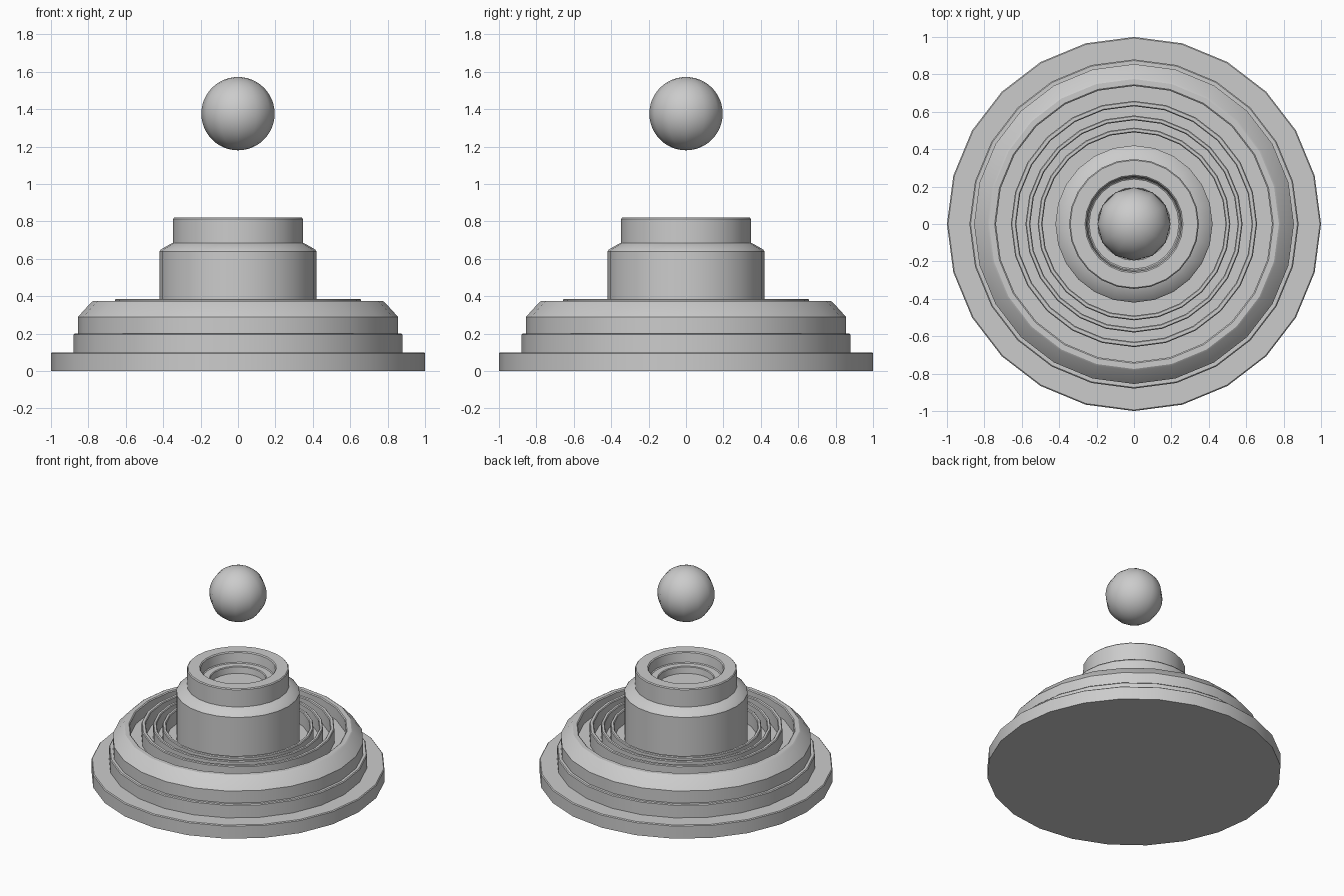
import bpy, bmesh
from math import cos, sin, tau, radians

if "Cube" in bpy.data.objects:
    bpy.data.objects.remove(bpy.data.objects["Cube"])


def lathe(name, profile, closed=False, sides=24):
    """Revolve (radius, z) points around the z axis."""
    bm = bmesh.new()
    rings = []
    for r, z in profile:
        if r == 0:
            rings.append([bm.verts.new((0, 0, z))] * sides)
        else:
            rings.append([bm.verts.new((r * cos(tau * i / sides), r * sin(tau * i / sides), z))
                          for i in range(sides)])
    pairs = list(zip(rings, rings[1:]))
    if closed:
        pairs.append((rings[-1], rings[0]))
    for a, b in pairs:
        for i in range(sides):
            j = (i + 1) % sides
            bm.faces.new(list(dict.fromkeys((a[i], a[j], b[j], b[i]))))
    bmesh.ops.recalc_face_normals(bm, faces=bm.faces)
    mesh = bpy.data.meshes.new(name)
    bm.to_mesh(mesh)
    bm.free()
    obj = bpy.data.objects.new(name, mesh)
    bpy.context.collection.objects.link(obj)
    smooth(obj)
    return obj


def smooth(obj):
    bpy.ops.object.select_all(action='DESELECT')
    obj.select_set(True)
    bpy.context.view_layer.objects.active = obj
    bpy.ops.object.shade_smooth_by_angle(angle=radians(30))


FLOOR = 0.28

# Stepped base with a sunken basin
lathe("stepped_base", [
    (0, 0), (1, 0), (1, 0.094), (0.994, 0.1), (0.88, 0.1),
    (0.88, 0.194), (0.874, 0.2), (0.855, 0.2), (0.855, 0.29),
    (0.785, 0.367), (0.775, 0.373), (0.745, 0.373), (0.738, 0.367),
    (0.738, FLOOR), (0, FLOOR)])

# Concentric thin ridges in the basin
for n, (inner, outer) in enumerate([(0.63, 0.658), (0.555, 0.58), (0.49, 0.515)]):
    lathe(f"basin_ridge_{n + 1}", [
        (outer, FLOOR - 0.01), (outer, 0.38), (outer - 0.005, 0.386),
        (inner + 0.005, 0.386), (inner, 0.38), (inner, FLOOR - 0.01)], closed=True)

# Central pedestal with a stepped cup in its top
lathe("pedestal", [
    (0, FLOOR - 0.01), (0.42, FLOOR - 0.01), (0.42, 0.64), (0.412, 0.65),
    (0.36, 0.68), (0.347, 0.685), (0.347, 0.813), (0.341, 0.82),
    (0.262, 0.82), (0.255, 0.813), (0.247, 0.745), (0.24, 0.74),
    (0.195, 0.74), (0.19, 0.735), (0.185, 0.69), (0, 0.69)])

# Floating ball above the cup
bpy.ops.mesh.primitive_uv_sphere_add(segments=12, ring_count=24, radius=0.196,
                                     location=(0, 0, 1.376))
ball = bpy.context.object
ball.name = "floating_ball"
smooth(ball)
